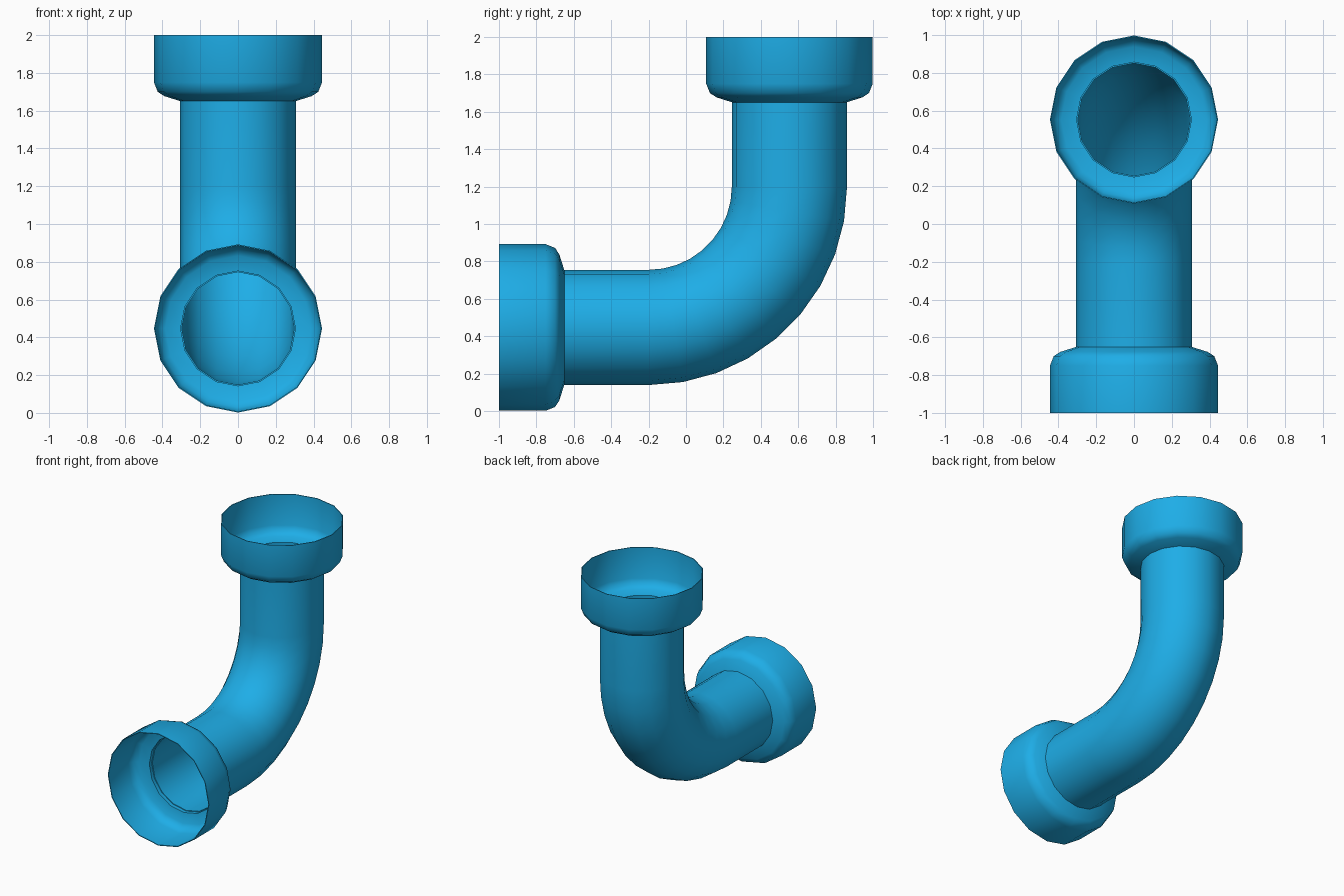
import bpy, bmesh, math
from mathutils import Vector

if "Cube" in bpy.data.objects:
    bpy.data.objects.remove(bpy.data.objects["Cube"])

SIDES = 16
AXIS = 0.553            # distance of the upright axis from y = 0
BEND_Y, BEND_Z = -0.2, 1.2
BEND_R = AXIS - BEND_Y

blue = bpy.data.materials.new("blue_plastic")
blue.diffuse_color = (0.013, 0.42, 0.80, 1)
blue.use_nodes = True
blue.node_tree.nodes["Principled BSDF"].inputs["Base Color"].default_value = blue.diffuse_color


def make_tube(name, rings):
    """Skin a closed loop of rings; each ring is (centre, side axis, radius)."""
    bm = bmesh.new()
    loops = []
    for centre, side, radius in rings:
        loop = []
        for i in range(SIDES):
            a = 2 * math.pi * i / SIDES
            offset = Vector((math.cos(a), 0, 0)) + side * math.sin(a)
            loop.append(bm.verts.new(centre + offset * radius))
        loops.append(loop)
    for k, lo in enumerate(loops):
        hi = loops[(k + 1) % len(loops)]
        for i in range(SIDES):
            j = (i + 1) % SIDES
            bm.faces.new((lo[i], lo[j], hi[j], hi[i]))
    bmesh.ops.recalc_face_normals(bm, faces=bm.faces)
    mesh = bpy.data.meshes.new(name)
    bm.to_mesh(mesh)
    bm.free()
    mesh.materials.append(blue)
    obj = bpy.data.objects.new(name, mesh)
    bpy.context.collection.objects.link(obj)
    bpy.ops.object.select_all(action='DESELECT')
    obj.select_set(True)
    bpy.context.view_layer.objects.active = obj
    bpy.ops.object.shade_smooth_by_angle(angle=math.radians(40))
    return obj


# Elbow pipe: straight, 90 degree bend in nine steps, straight; thin hollow wall
path = [(Vector((0, -0.65, BEND_Z - BEND_R)), Vector((0, 0, -1)))]
for k in range(10):
    a = math.radians(10 * k)
    out = Vector((0, math.sin(a), -math.cos(a)))
    path.append((Vector((0, BEND_Y, BEND_Z)) + out * BEND_R, out))
path.append((Vector((0, AXIS, 1.65)), Vector((0, 1, 0))))
outer = [(c, s, 0.308) for c, s in path]
inner = [(c, s, 0.298) for c, s in reversed(path)]
make_tube("elbow_pipe", outer + inner)

# Sockets: flared cups with a rounded shoulder, open at the rim
profile = [(0.304, 1.65), (0.39, 1.677), (0.425, 1.70), (0.445, 1.75), (0.445, 2.0),
           (0.439, 2.0), (0.437, 1.755), (0.418, 1.713), (0.385, 1.692), (0.304, 1.68)]
cup = [(Vector((0, 0, z)), Vector((0, 1, 0)), r) for r, z in profile]

top_socket = make_tube("top_socket", cup)
top_socket.location = (0, AXIS, 0)

front_socket = make_tube("front_socket", cup)
front_socket.rotation_euler = (math.radians(90), 0, 0)
front_socket.location = (0, 1, 1 - AXIS)
